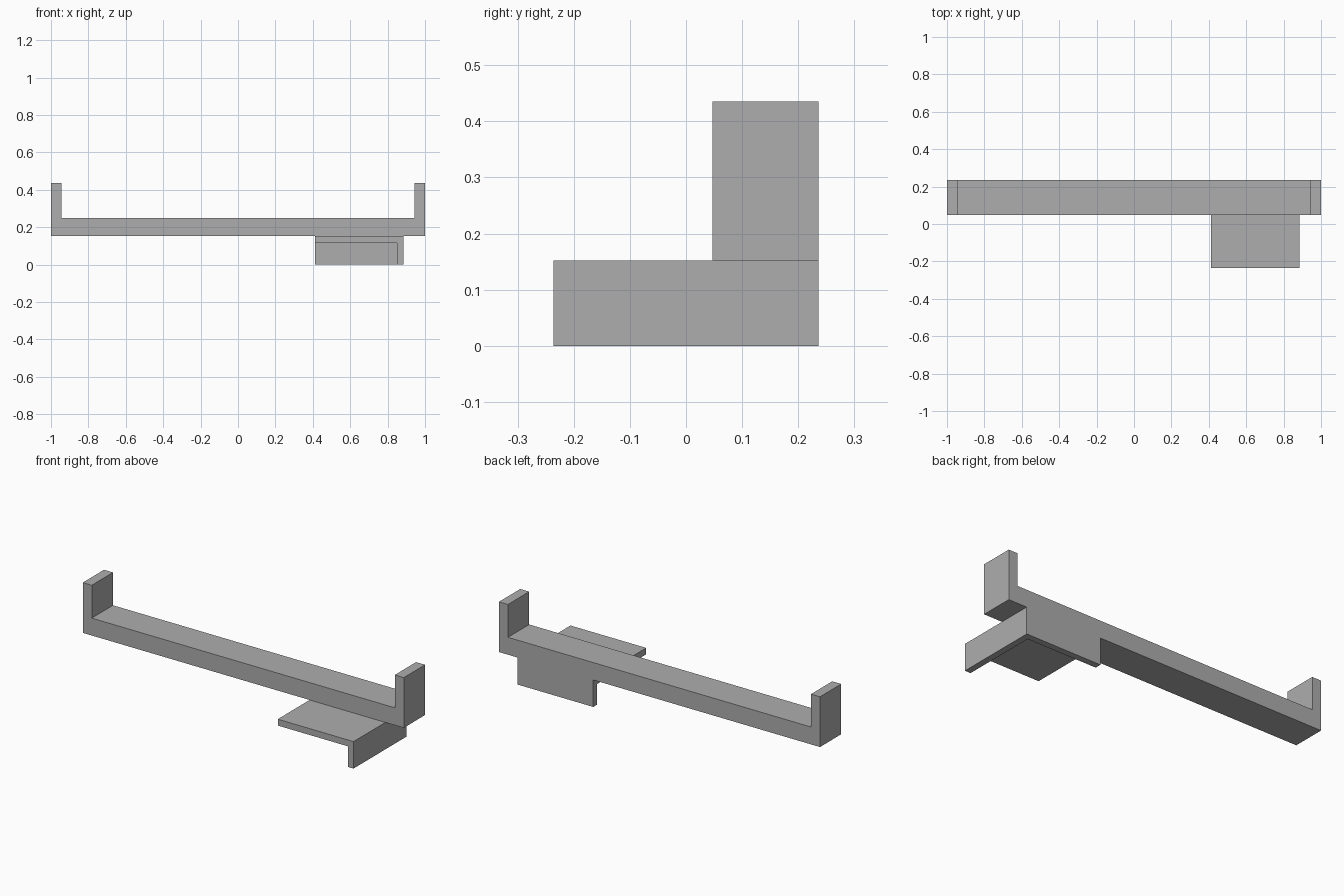
import bpy
import bmesh
from mathutils import Vector

cube = bpy.data.objects.get("Cube")
if cube:
    bpy.data.objects.remove(cube, do_unlink=True)

# Single flat grey
grey = bpy.data.materials.new("plain grey")
grey.use_nodes = True
colour = (0.42, 0.42, 0.42, 1)
grey.diffuse_color = colour
grey.node_tree.nodes["Principled BSDF"].inputs["Base Color"].default_value = colour


def add_object(name, bm):
    bmesh.ops.recalc_face_normals(bm, faces=bm.faces)
    mesh = bpy.data.meshes.new(name)
    bm.to_mesh(mesh)
    bm.free()
    mesh.materials.append(grey)
    obj = bpy.data.objects.new(name, mesh)
    bpy.context.collection.objects.link(obj)
    return obj


BACK = 0.236    # shared rear plane
RAIL_Z = 0.152  # rail underside, resting on the bracket

# Long rail with upturned ends: mirrored U profile extruded front to back
half = [(1, RAIL_Z), (1, 0.435), (0.944, 0.435), (0.944, 0.25)]
profile = half + [(-x, z) for x, z in reversed(half)]
bm = bmesh.new()
face = bm.faces.new([bm.verts.new((x, 0.047, z)) for x, z in profile])
extruded = bmesh.ops.extrude_face_region(bm, geom=[face])["geom"]
bmesh.ops.translate(bm, vec=(0, BACK - 0.047, 0),
                    verts=[v for v in extruded if isinstance(v, bmesh.types.BMVert)])
add_object("end_stop_rail", bm)

# Corner bracket: top, back and outer side of a box, thickened inwards
low, high = Vector((0.413, -BACK, 0)), Vector((0.885, BACK, RAIL_Z))
bm = bmesh.new()
bmesh.ops.create_cube(bm, size=1)
bmesh.ops.scale(bm, vec=high - low, verts=bm.verts)
bmesh.ops.translate(bm, vec=(low + high) / 2, verts=bm.verts)
bm.normal_update()
open_sides = [f for f in bm.faces if sum(f.normal) < 0]
bmesh.ops.delete(bm, geom=open_sides, context="FACES")
bracket = add_object("corner_bracket", bm)

# Make sure the shell faces outwards before thickening
if bracket.data.polygons[0].normal.dot(Vector((1, 1, 1))) < 0:
    bracket.data.flip_normals()
shell = bracket.modifiers.new("plate thickness", "SOLIDIFY")
shell.thickness = 0.036
shell.offset = -1
shell.use_even_offset = True
